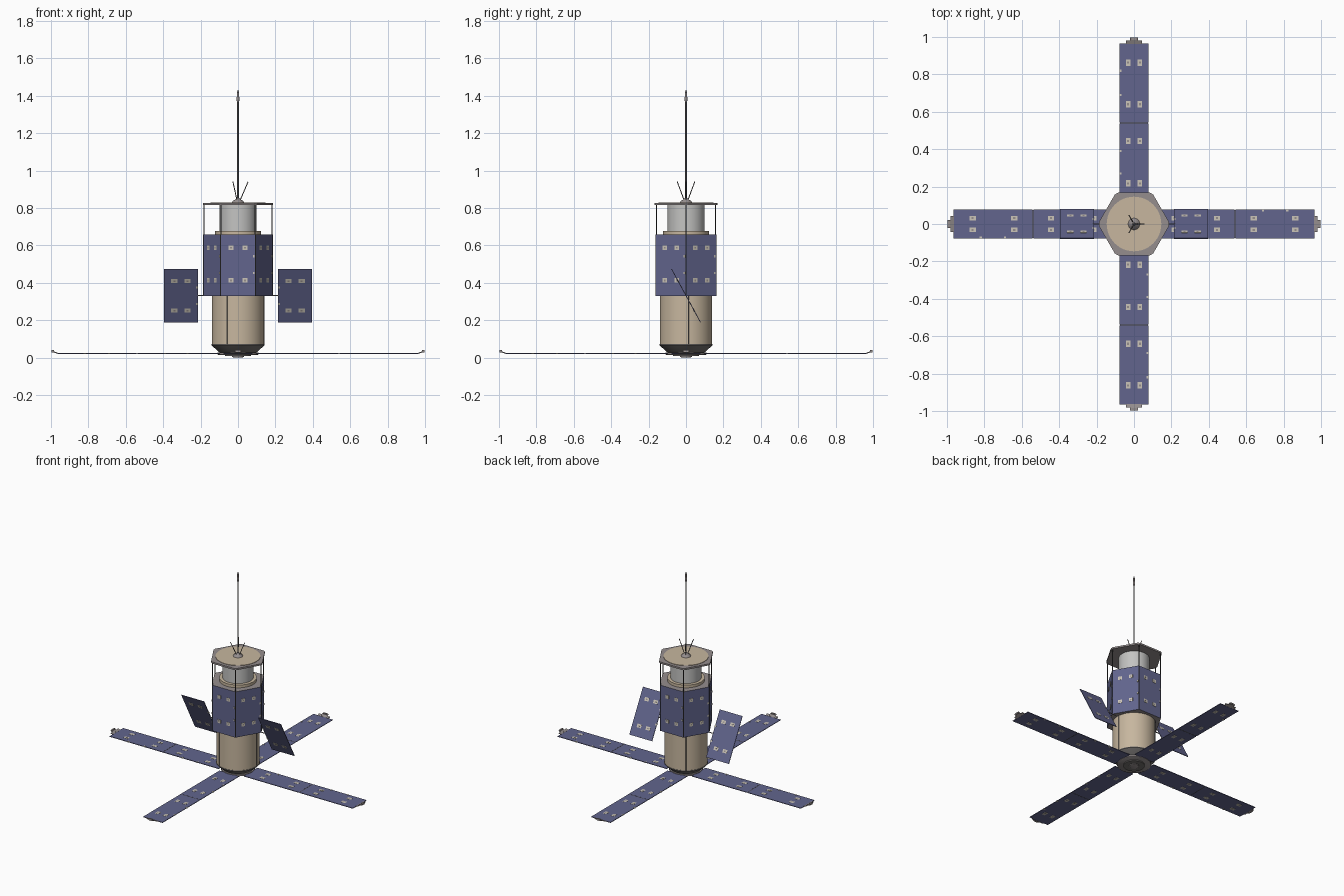
import bpy, bmesh, math
from mathutils import Matrix, Vector

if "Cube" in bpy.data.objects:
    bpy.data.objects.remove(bpy.data.objects["Cube"])


def material(name, r, g, b):
    m = bpy.data.materials.new(name)
    m.diffuse_color = (r, g, b, 1)
    m.use_nodes = True
    m.node_tree.nodes["Principled BSDF"].inputs["Base Color"].default_value = m.diffuse_color
    return m


BLUE = material("panel_blue", 0.122, 0.13, 0.27)
TAN = material("insulation_tan", 0.57, 0.47, 0.345)
SILVER = material("silver", 0.55, 0.55, 0.54)
GREY = material("frame_grey", 0.30, 0.27, 0.27)
DARK = material("dark_metal", 0.06, 0.058, 0.058)
STEEL = material("steel", 0.17, 0.16, 0.155)
PALE = material("marker_pale", 0.60, 0.56, 0.48)


def finish(name, bm, mats, smooth=False):
    bmesh.ops.recalc_face_normals(bm, faces=bm.faces)
    me = bpy.data.meshes.new(name)
    bm.to_mesh(me)
    bm.free()
    for m in mats:
        me.materials.append(m)
    ob = bpy.data.objects.new(name, me)
    bpy.context.collection.objects.link(ob)
    if smooth:
        bpy.ops.object.select_all(action='DESELECT')
        ob.select_set(True)
        bpy.context.view_layer.objects.active = ob
        bpy.ops.object.shade_smooth_by_angle(angle=math.radians(35))
    return ob


def turned(name, profile, mat, segs=48):
    """Closed solid of revolution from (radius, z) pairs; segs=6 gives a prism."""
    bm = bmesh.new()
    rings = [[bm.verts.new((r * math.cos(2 * math.pi * i / segs),
                            r * math.sin(2 * math.pi * i / segs), z))
              for i in range(segs)] for r, z in profile]
    for a, b in zip(rings, rings[1:]):
        for i in range(segs):
            j = (i + 1) % segs
            bm.faces.new((a[i], a[j], b[j], b[i]))
    bm.faces.new(rings[0])
    bm.faces.new(rings[-1])
    return finish(name, bm, [mat], segs > 8)


def rod(name, a, b, r, mat, segs=10):
    a, b = Vector(a), Vector(b)
    d = b - a
    bm = bmesh.new()
    M = Matrix.Translation((a + b) / 2) @ d.to_track_quat('Z', 'Y').to_matrix().to_4x4()
    bmesh.ops.create_cone(bm, cap_ends=True, segments=segs, radius1=r,
                          radius2=r, depth=d.length, matrix=M)
    return finish(name, bm, [mat], True)


def box(bm, M, centre, size, mat):
    """Add a box in frame M."""
    S = Matrix.Diagonal((*size, 1))
    vs = bmesh.ops.create_cube(bm, size=1, matrix=M @ Matrix.Translation(centre) @ S)["verts"]
    for f in {f for v in vs for f in v.link_faces}:
        f.material_index = mat


def markers(bm, M, places, z, along=0.034, across=0.024):
    """Pale plates with a darker centre, lying on height z of frame M."""
    for x, y in places:
        box(bm, M, (x, y, z), (along, across, 0.002), 1)
        box(bm, M, (x, y, z), (along * 0.35, across * 0.35, 0.003), 2)


def panel(bm, M, x0, x1, width, places, tabs):
    """Solar panel with markers on both faces and small edge tabs."""
    t = 0.004
    box(bm, M, ((x0 + x1) / 2, 0, 0), (x1 - x0, width, t), 0)
    for s in (-1, 1):
        markers(bm, M, places, s * t / 2)
    for x, y in tabs:
        box(bm, M, (x, y, 0), (0.012, 0.012, t + 0.002), 1)


PANEL_MATS = [BLUE, PALE, GREY, DARK]


def rot(axis, deg):
    return Matrix.Rotation(math.radians(deg), 4, axis)


# Lower engine, hub and base
turned("nozzle", [(0.022, 0.0), (0.032, 0.003), (0.032, 0.016)], GREY)
turned("hub_ring", [(0.06, 0.008), (0.07, 0.008), (0.07, 0.02)], STEEL)
turned("hub_plate", [(0.105, 0.014), (0.11, 0.017), (0.11, 0.028)], GREY)
turned("lower_cone", [(0.095, 0.026), (0.105, 0.032), (0.142, 0.066), (0.142, 0.072)], STEEL)
turned("lower_cylinder", [(0.14, 0.071), (0.14, 0.335)], TAN)
for a in (5, 125, 245):
    c, s = (0.141 * f(math.radians(a)) for f in (math.cos, math.sin))
    rod("service_pipe", (c, s, 0.07), (c, s, 0.333), 0.0025, STEEL)

# Hexagonal body: blue sides, grey ends
R = 0.186
body = turned("hex_body", [(R, 0.329), (R, 0.657)], BLUE, 6)
body.data.materials.append(GREY)
for p in body.data.polygons:
    p.material_index = 1 if abs(p.normal.z) > 0.5 else 0

# Markers and clips on the six body faces
bm = bmesh.new()
apothem = R * math.cos(math.pi / 6)
for k in range(6):
    F = rot('Z', 30 + 60 * k) @ Matrix.Translation((apothem, 0, 0.497)) @ rot('Y', 90)
    markers(bm, F, [(u, v) for u in (-0.09, 0.085) for v in (-0.037, 0.037)], 0.001,
            0.024, 0.026)
    for u in (-0.045, 0.045):
        box(bm, F, (u, 0.084, 0.001), (0.012, 0.009, 0.004), 1)
finish("body_markers", bm, PANEL_MATS)

# Corner trims and upper struts
for k in range(6):
    c, s = R * math.cos(math.radians(60 * k)), R * math.sin(math.radians(60 * k))
    rod("corner_trim", (c, s, 0.33), (c, s, 0.657), 0.002, DARK)
    rod("upper_strut", (0.98 * c, 0.98 * s, 0.655), (0.98 * c, 0.98 * s, 0.82), 0.0035, DARK)

# Upper section
turned("collar", [(0.122, 0.655), (0.122, 0.677)], TAN)
turned("upper_cylinder", [(0.1, 0.675), (0.1, 0.82)], SILVER)

# Top plate with clipped corners
bm = bmesh.new()
outline = []
for k in range(6):
    for d in (-3, 3):
        a = math.radians(60 * k + d)
        outline.append(bm.verts.new((0.188 * math.cos(a), 0.188 * math.sin(a), 0.815)))
face = bm.faces.new(outline)
up = bmesh.ops.extrude_face_region(bm, geom=[face])["geom"]
bmesh.ops.translate(bm, vec=(0, 0, 0.012),
                    verts=[g for g in up if isinstance(g, bmesh.types.BMVert)])
finish("top_plate", bm, [GREY])
turned("top_disc", [(0.146, 0.825), (0.146, 0.83)], TAN)

# Antenna mast and whiskers
turned("antenna_base", [(0.032, 0.829), (0.028, 0.837), (0.014, 0.845), (0.008, 0.853)], GREY, 24)
rod("antenna_mast", (0, 0, 0.84), (0, 0, 1.38), 0.0045, STEEL)
turned("antenna_tip", [(0.005, 1.365), (0.008, 1.378), (0.008, 1.388), (0.006, 1.395),
                       (0.005, 1.42), (0.002, 1.43)], GREY, 16)
for a in (0, 120, 240):
    c, s = math.cos(math.radians(a)), math.sin(math.radians(a))
    rod("whisker", (0.01 * c, 0.01 * s, 0.838), (0.054 * c, 0.054 * s, 0.94), 0.0025, STEEL)

# Four long solar arms, each of two hinged panels
pair = (-0.032, 0.032)
for k in range(4):
    M = rot('Z', 90 * k) @ Matrix.Translation((0, 0, 0.022))
    bm = bmesh.new()
    panel(bm, M, 0.1, 0.538, 0.154, [(x, y) for x in (0.217, 0.444) for y in pair],
          [(0.27, 0.072), (0.39, 0.072)])
    panel(bm, M, 0.544, 0.966, 0.154, [(x, y) for x in (0.64, 0.863) for y in pair],
          [(0.69, 0.072), (0.82, 0.072)])
    box(bm, M, (0.541, 0, 0), (0.008, 0.15, 0.003), 3)
    finish("solar_arm", bm, PANEL_MATS)
    # Stepped latch on the arm end, tilted upward
    bm = bmesh.new()
    T = M @ Matrix.Translation((0.965, 0, 0.001)) @ rot('Y', -20)
    box(bm, T, (0.008, 0, 0), (0.018, 0.085, 0.005), 0)
    box(bm, T, (0.021, 0, 0), (0.026, 0.042, 0.006), 0)
    box(bm, M, (0.991, 0, 0.012), (0.012, 0.028, 0.012), 0)
    finish("arm_latch", bm, [GREY])

# Two tilted side panels on short booms
for s, label in ((1, "right"), (-1, "left")):
    P = Matrix.Translation((s * 0.305, 0, 0.331)) @ rot('X', 118.5)
    bm = bmesh.new()
    panel(bm, P, -0.09, 0.09, 0.324, [(x, y) for x in (-0.035, 0.035) for y in (-0.09, 0.09)],
          [(-s * 0.086, -0.05), (-s * 0.086, 0.05)])
    finish(label + "_side_panel", bm, PANEL_MATS)
    rod(label + "_boom", (s * 0.15, 0, 0.331), (s * 0.22, 0, 0.331), 0.003, STEEL)
